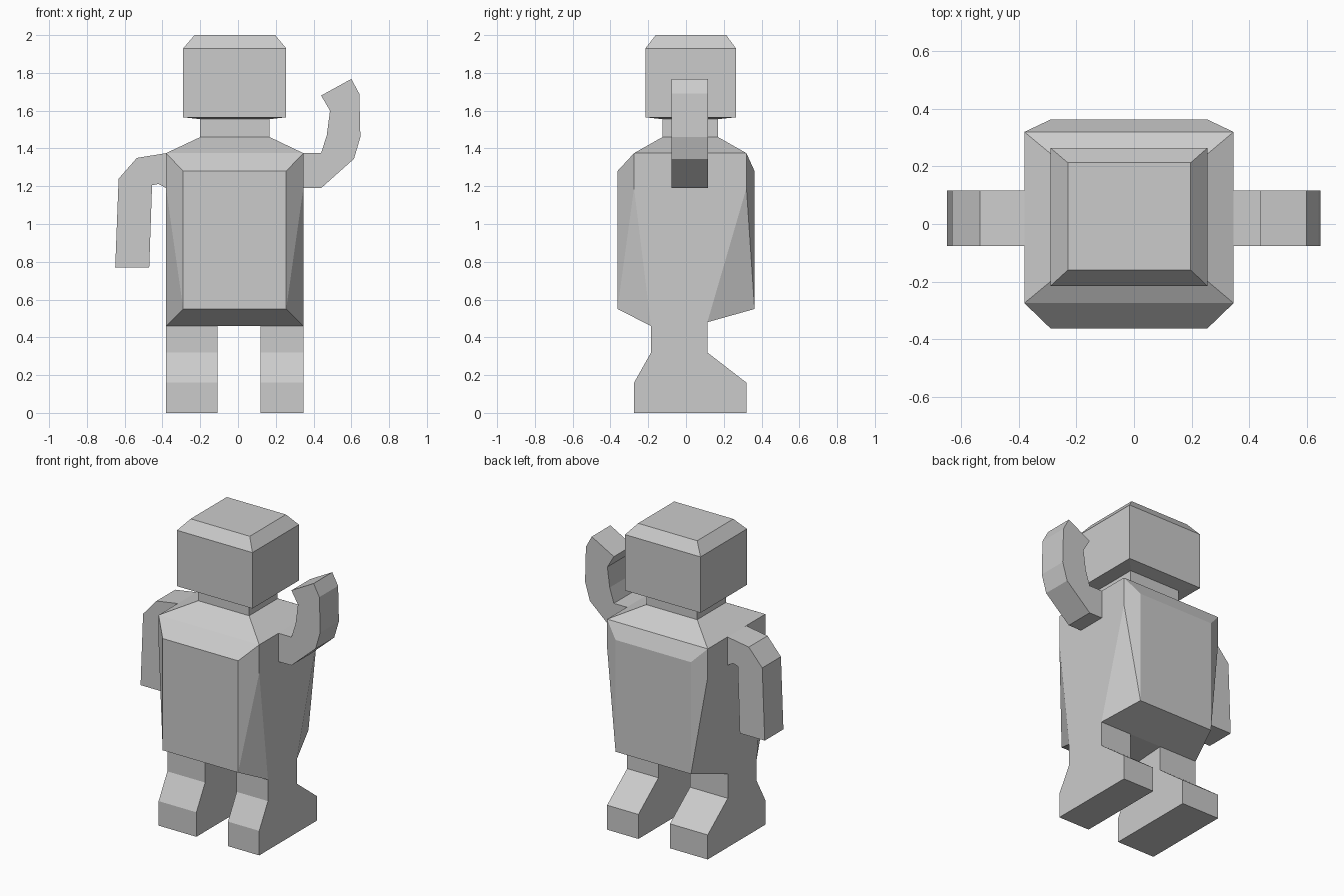
import bpy, bmesh

if "Cube" in bpy.data.objects:
    bpy.data.objects.remove(bpy.data.objects["Cube"])


def finish(name, bm):
    bmesh.ops.recalc_face_normals(bm, faces=bm.faces)
    mesh = bpy.data.meshes.new(name)
    bm.to_mesh(mesh)
    bm.free()
    obj = bpy.data.objects.new(name, mesh)
    bpy.context.collection.objects.link(obj)
    return obj


def rect(x0, x1, y0, y1, z):
    return [(x0, y0, z), (x1, y0, z), (x1, y1, z), (x0, y1, z)]


def loft(name, rings):
    """Join point rings with quads and cap both ends."""
    bm = bmesh.new()
    loops = [[bm.verts.new(p) for p in ring] for ring in rings]
    for a, b in zip(loops, loops[1:]):
        for i in range(len(a)):
            j = (i + 1) % len(a)
            bm.faces.new((a[i], a[j], b[j], b[i]))
    bm.faces.new(loops[0])
    bm.faces.new(loops[-1])
    return finish(name, bm)


# Head with bevelled crown and shallow underside
NECK = (-0.20, 0.168, -0.125, 0.17)
HEAD = (-0.29, 0.255, -0.215, 0.264)
loft("head", [rect(*NECK, 1.555), rect(*HEAD, 1.565), rect(*HEAD, 1.93),
              rect(-0.23, 0.197, -0.16, 0.213, 2.0)])
loft("neck", [rect(*NECK, 1.46), rect(*NECK, 1.555)])

# Torso: hull of the side outlines, front and back panels and neck base
X0, X1 = -0.381, 0.346
side = [(-0.275, 1.375), (-0.275, 1.19), (-0.185, 0.46),
        (0.113, 0.48), (0.32, 1.19), (0.32, 1.375)]
points = [(x, y, z) for x in (X0, X1) for y, z in side]
points += [(x, y, z) for x in (-0.29, 0.255) for y in (-0.363, 0.363) for z in (0.55, 1.28)]
points += rect(*NECK, 1.46)
bm = bmesh.new()
for p in points:
    bm.verts.new(p)
bmesh.ops.convex_hull(bm, input=bm.verts)
bmesh.ops.dissolve_limit(bm, angle_limit=0.02, verts=bm.verts, edges=bm.edges)
finish("torso", bm)

# Legs: one side profile with a flared foot, run across x
leg = [(-0.185, 0.48), (-0.185, 0.32), (-0.275, 0.16), (-0.275, 0),
       (0.32, 0), (0.32, 0.16), (0.113, 0.32), (0.113, 0.48)]
for name, x0, x1 in (("left_leg", X0, -0.108), ("right_leg", 0.12, X1)):
    loft(name, [[(x, y, z) for y, z in leg] for x in (x0, x1)])

# Arms: front profiles, run through y
hanging = [(-0.38, 1.375), (-0.535, 1.35), (-0.632, 1.24), (-0.65, 0.77),
           (-0.47, 0.77), (-0.455, 1.205), (-0.42, 1.212), (-0.38, 1.19)]
raised = [(0.345, 1.375), (0.44, 1.375), (0.47, 1.47), (0.487, 1.60), (0.44, 1.68),
          (0.60, 1.768), (0.642, 1.69), (0.648, 1.46), (0.614, 1.345),
          (0.44, 1.19), (0.345, 1.19)]
for name, outline in (("hanging_arm", hanging), ("raised_arm", raised)):
    loft(name, [[(x, y, z) for x, z in outline] for y in (-0.077, 0.116)])
